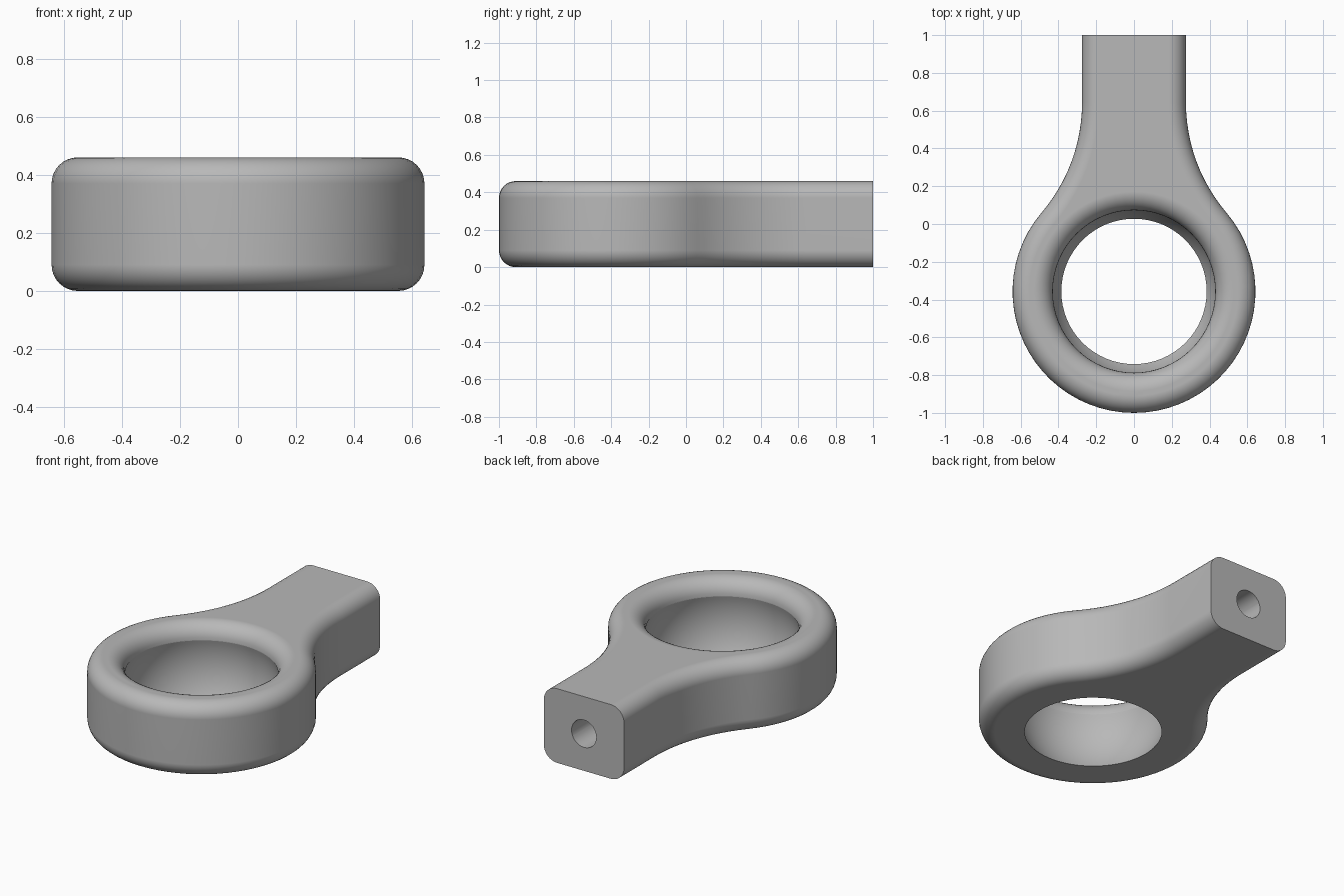
import bpy, bmesh
from math import sin, cos, pi, sqrt, asin, acos
from mathutils import Matrix

cube = bpy.data.objects.get("Cube")
if cube:
    bpy.data.objects.remove(cube)

H = 0.46           # thickness
CY = -0.357        # ring centre
R = 0.643          # ring radius
W = 0.275          # shank half width
BLEND = 0.9        # neck blend radius
EDGE = 0.09        # rounded edge radius
SEGMENTS = 8

steel = bpy.data.materials.new("steel grey")
steel.use_nodes = True
grey = (0.48, 0.48, 0.48, 1)
steel.diffuse_color = grey
steel.node_tree.nodes["Principled BSDF"].inputs["Base Color"].default_value = grey


def make_object(name, bm):
    bmesh.ops.recalc_face_normals(bm, faces=bm.faces[:])
    mesh = bpy.data.meshes.new(name)
    bm.to_mesh(mesh)
    bm.free()
    mesh.materials.append(steel)
    obj = bpy.data.objects.new(name, mesh)
    bpy.context.collection.objects.link(obj)
    return obj


def loft(bm, rings):
    for a, b in zip(rings, rings[1:]):
        for i in range(len(a)):
            j = (i + 1) % len(a)
            bm.faces.new((a[i], a[j], b[j], b[i]))


def outline(d):
    """Ring and shank outline, moved inwards by d."""
    drop = sqrt((R + BLEND) ** 2 - (W + BLEND) ** 2)
    start = asin(drop / (R + BLEND))
    half = []
    for i in range(25):
        a = -pi / 2 + (start + pi / 2) * i / 24
        half.append(((R - d) * cos(a), CY + (R - d) * sin(a)))
    for i in range(1, 13):
        a = start * (1 - i / 12)
        half.append((W + BLEND - (BLEND + d) * cos(a),
                     CY + drop - (BLEND + d) * sin(a)))
    half.append((W - d, 1.0))
    return half + [(-x, y) for x, y in reversed(half[1:])]


# Body with rounded upper and lower edges
bm = bmesh.new()
layers = []
for i in range(SEGMENTS + 1):
    a = pi / 2 * i / SEGMENTS
    layers.append((EDGE * (1 - sin(a)), EDGE * (1 - cos(a))))
layers += [(d, H - z) for d, z in reversed(layers)]
rings = [[bm.verts.new((x, y, z)) for x, y in outline(d)] for d, z in layers]
loft(bm, rings)
bm.faces.new(rings[0])
bm.faces.new(rings[-1])
body = make_object("rod_end_body", bm)

# Spherical socket cutter with a flared upper lip
BALL, MID, LIP, FLARE = 0.45, 0.233, 0.43, 0.098
low = -acos(0.36 / BALL)
high = acos(LIP / BALL)
profile = []
for i in range(17):
    a = low + (high - low) * i / 16
    profile.append((BALL * cos(a), MID + BALL * sin(a)))
for i in range(9):
    a = pi / 2 * i / 8
    profile.append((LIP + FLARE * (1 - cos(a)), H - FLARE * (1 - sin(a))))
profile.append((LIP + FLARE, H + 0.05))
bm = bmesh.new()
rings = []
for r, z in profile:
    rings.append([bm.verts.new((r * cos(2 * pi * k / 64), CY + r * sin(2 * pi * k / 64), z))
                  for k in range(64)])
loft(bm, rings)
bm.faces.new(rings[0])
bm.faces.new(rings[-1])
socket = make_object("socket_cutter", bm)

# Blind bore in the end of the shank
bm = bmesh.new()
bmesh.ops.create_cone(bm, cap_ends=True, segments=32, radius1=0.085, radius2=0.085, depth=0.8,
                      matrix=Matrix.Translation((0, 0.75, H / 2)) @ Matrix.Rotation(pi / 2, 4, 'X'))
bore = make_object("bore_cutter", bm)

for cutter in (socket, bore):
    cutter.hide_render = True
    cutter.hide_set(True)
    cut = body.modifiers.new(cutter.name, 'BOOLEAN')
    cut.operation = 'DIFFERENCE'
    cut.solver = 'EXACT'
    cut.object = cutter

# Bake the cuts, then smooth the curved faces
bpy.context.view_layer.update()
result = body.evaluated_get(bpy.context.evaluated_depsgraph_get())
mesh = bpy.data.meshes.new_from_object(result)
body.modifiers.clear()
body.data = mesh
for cutter in (socket, bore):
    bpy.data.objects.remove(cutter)
bpy.ops.object.select_all(action='DESELECT')
body.select_set(True)
bpy.context.view_layer.objects.active = body
bpy.ops.object.shade_smooth_by_angle(angle=0.6)
weighted = body.modifiers.new("flat_faces", 'WEIGHTED_NORMAL')
weighted.keep_sharp = True
